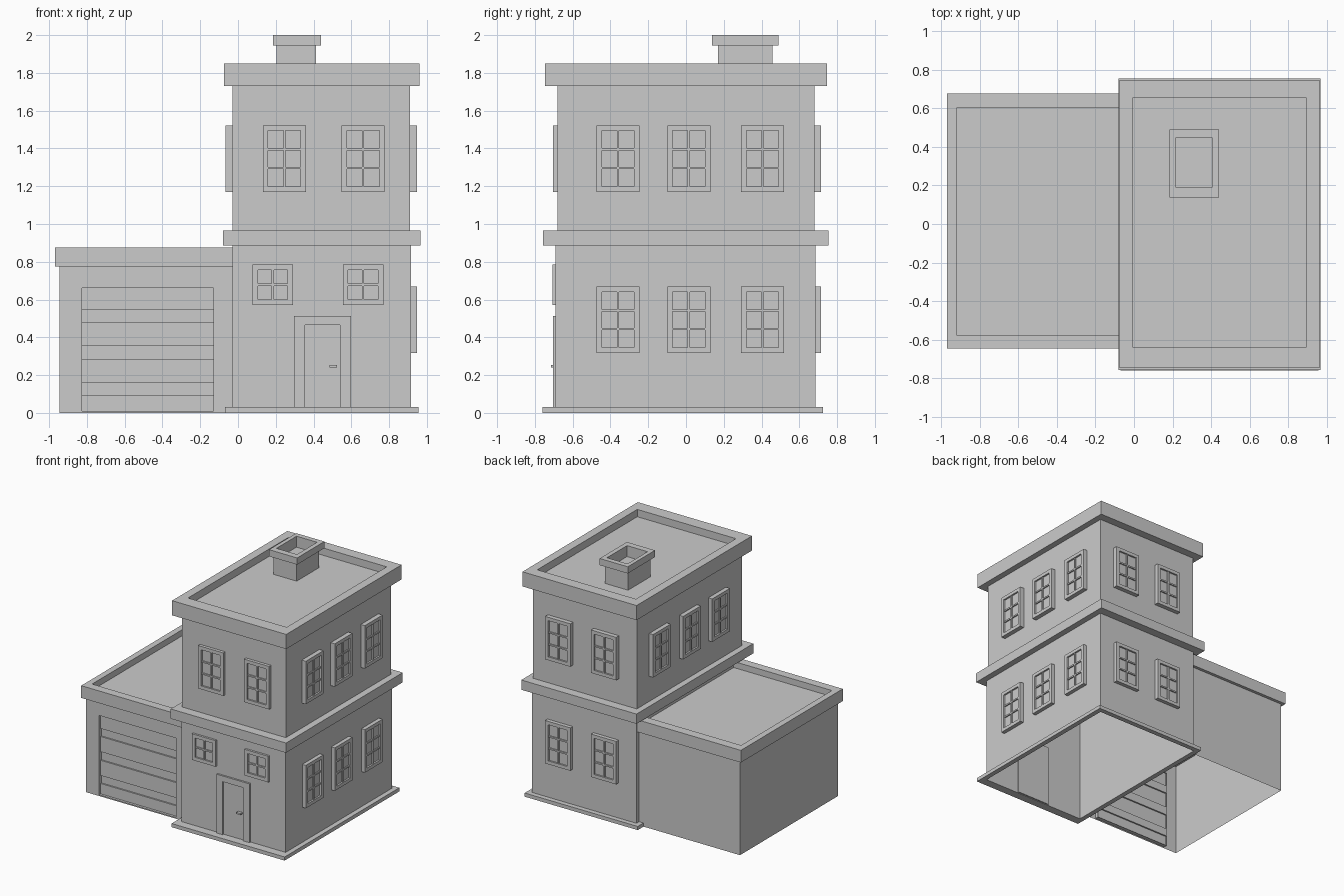
import bpy, bmesh
from math import radians
from mathutils import Matrix

if "Cube" in bpy.data.objects:
    bpy.data.objects.remove(bpy.data.objects["Cube"])


def finish(name, bm, mat=None, recalc=True):
    if recalc:
        bmesh.ops.recalc_face_normals(bm, faces=bm.faces)
    me = bpy.data.meshes.new(name)
    bm.to_mesh(me)
    bm.free()
    ob = bpy.data.objects.new(name, me)
    if mat:
        ob.matrix_world = mat
    bpy.context.collection.objects.link(ob)
    return ob


def rect(x0, x1, y0, y1):
    return [(x0, y0), (x1, y0), (x1, y1), (x0, y1)]


def quad(bm, pts):
    bm.faces.new([bm.verts.new(p) for p in pts])


def level(bm, r, z):
    quad(bm, [(x, y, z) for x, y in rect(*r)])


def box(bm, r, z0, z1):
    lo, hi = ([bm.verts.new((x, y, z)) for x, y in rect(*r)] for z in (z0, z1))
    bm.faces.new(lo[::-1])
    bm.faces.new(hi)
    for i in range(4):
        j = (i + 1) % 4
        bm.faces.new((lo[i], lo[j], hi[j], hi[i]))


def ring(bm, outer, inner, z0, z1):
    o0, o1, i0, i1 = ([bm.verts.new((x, y, z)) for x, y in rect(*r)]
                      for r, z in ((outer, z0), (outer, z1), (inner, z0), (inner, z1)))
    for a in range(4):
        b = (a + 1) % 4
        for lo, hi in ((o0, o1), (o1, i1), (i1, i0), (i0, o0)):
            bm.faces.new((lo[a], lo[b], hi[b], hi[a]))


def strip(bm, path, offset):
    """Sheet swept from a 3D path along an offset vector."""
    a = [bm.verts.new(p) for p in path]
    b = [bm.verts.new([c + d for c, d in zip(p, offset)]) for p in path]
    for i in range(len(a) - 1):
        bm.faces.new((a[i], a[i + 1], b[i + 1], b[i]))


def ring_part(name, outer, inner, z0, z1, deck=None):
    bm = bmesh.new()
    ring(bm, outer, inner, z0, z1)
    finish(name, bm)
    if deck:
        bm = bmesh.new()
        level(bm, inner, deck)
        finish(name + "_deck", bm)


def walls(name, r, z0, z1):
    bm = bmesh.new()
    p = [(x, y, z0) for x, y in rect(*r)]
    strip(bm, p + p[:1], (0, 0, z1 - z0))
    bmesh.ops.remove_doubles(bm, verts=bm.verts, dist=1e-5)
    finish(name, bm)


def window(name, loc, angle, w, h, rows, depth):
    """Framed window; local x across, y up, z outwards."""
    bm = bmesh.new()
    a, b, f, t = w / 2, h / 2, 0.028, 0.006
    ring(bm, (-a, a, -b, b), (f - a, a - f, f - b, b - f), 0, depth)
    glass, bar = depth - 0.014, depth - 0.004
    level(bm, (f - a, a - f, f - b, b - f), glass)
    box(bm, (-t, t, f - b, b - f), glass, bar)
    for i in range(1, rows):
        v = f - b + (h - 2 * f) * i / rows
        for s in (-1, 1):
            u = sorted((s * t, s * (a - f)))
            box(bm, (u[0], u[1], v - t, v + t), glass, bar)
    finish(name, bm, Matrix.Translation(loc) @ Matrix.Rotation(radians(angle), 4, 'Z')
           @ Matrix.Rotation(radians(90), 4, 'X'))


# Tower: hollow storeys, plinth, middle band, parapet with sunken roof
LOWER = (-0.03, 0.915, -0.69, 0.685)
UPPER = (-0.03, 0.91, -0.68, 0.68)
walls("lower_storey", LOWER, 0, 0.9)
walls("upper_storey", UPPER, 0.95, 1.74)
ring_part("plinth", (-0.07, 0.955, -0.76, 0.725), LOWER, 0, 0.03)
ring_part("middle_band", (-0.08, 0.965, -0.757, 0.755), UPPER, 0.885, 0.965)
ring_part("parapet", (-0.075, 0.96, -0.747, 0.747), (-0.005, 0.89, -0.64, 0.655), 1.73, 1.85, 1.79)

# Chimney
walls("chimney", (0.205, 0.413, 0.17, 0.457), 1.79, 1.945)
ring_part("chimney_cap", (0.185, 0.44, 0.137, 0.49), (0.217, 0.403, 0.188, 0.448), 1.945, 2.0)
walls("chimney_flue", (0.217, 0.403, 0.188, 0.448), 1.91, 1.945)
bm = bmesh.new()
level(bm, (0.217, 0.403, 0.188, 0.448), 1.91)
finish("chimney_floor", bm)

# Tall windows
W, H = 0.228, 0.352
for x in (0.246, 0.662):
    window("front_upper_window", (x, -0.68, 1.346), 0, W, H, 3, 0.025)
    window("back_upper_window", (x, 0.68, 1.346), 180, W, H, 3, 0.036)
    window("back_lower_window", (x, 0.685, 0.493), 180, W, H, 3, 0.031)
for y in (-0.36, 0.015, 0.405):
    window("right_upper_window", (0.91, y, 1.346), 90, W, H, 3, 0.037)
    window("right_lower_window", (0.915, y, 0.493), 90, W, H, 3, 0.032)
    window("left_upper_window", (-0.03, y, 1.346), -90, W, H, 3, 0.035)
# Small windows beside the door
for x in (0.184, 0.662):
    window("front_small_window", (x, -0.69, 0.678), 0, 0.214, 0.214, 2, 0.017)

# Front door: frame, leaf, handle
for name, r, z0, z1 in (("door_frame_left", (0.297, 0.355, -0.705, -0.68), 0.004, 0.512),
                        ("door_frame_right", (0.54, 0.598, -0.705, -0.68), 0.004, 0.512),
                        ("door_frame_top", (0.355, 0.54, -0.705, -0.68), 0.465, 0.512),
                        ("door_leaf", (0.355, 0.54, -0.692, -0.68), 0.004, 0.465),
                        ("door_handle", (0.485, 0.525, -0.716, -0.692), 0.241, 0.254)):
    bm = bmesh.new()
    box(bm, r, z0, z1)
    finish(name, bm)

# Garage walls: open underside, open towards the tower, door hole in front
GX, GR, GF, GB, GT = -0.945, -0.03, -0.62, 0.65, 0.78
DL, DR, DT = -0.825, -0.13, 0.66
bm = bmesh.new()
strip(bm, [(GX, GF, 0), (GX, GB, 0), (GR, GB, 0)], (0, 0, GT))
for x0, x1, z0, z1 in ((GX, DL, 0, GT), (DR, GR, 0, GT), (DL, DR, DT, GT), (DL, DR, 0, 0.01)):
    quad(bm, [(x0, GF, z0), (x1, GF, z0), (x1, GF, z1), (x0, GF, z1)])
strip(bm, [(DL, GF, 0.01), (DL, GF, DT), (DR, GF, DT), (DR, GF, 0.01), (DL, GF, 0.01)], (0, 0.03, 0))
bmesh.ops.remove_doubles(bm, verts=bm.verts, dist=1e-5)
finish("garage_walls", bm)

# Garage door: ribbed sheet
bm = bmesh.new()
path, z = [(DL, -0.6, 0.01)], 0.01
for g0, g1 in ((0.095, 0.16), (0.285, 0.355), (0.48, 0.545)):
    path += [(DL, -0.6, g0), (DL, -0.588, g0), (DL, -0.588, g1), (DL, -0.6, g1)]
path.append((DL, -0.6, DT))
strip(bm, path, (DR - DL, 0, 0))
finish("garage_door", bm)

# Garage roof: three-sided parapet around a sunken deck
for name, r in (("garage_parapet_left", (-0.97, -0.92, -0.645, 0.675)),
                ("garage_parapet_front", (-0.92, GR, -0.645, -0.575)),
                ("garage_parapet_back", (-0.92, GR, 0.6, 0.675))):
    bm = bmesh.new()
    box(bm, r, 0.775, 0.875)
    finish(name, bm)
bm = bmesh.new()
level(bm, (-0.92, GR, -0.575, 0.6), 0.825)
finish("garage_deck", bm)
